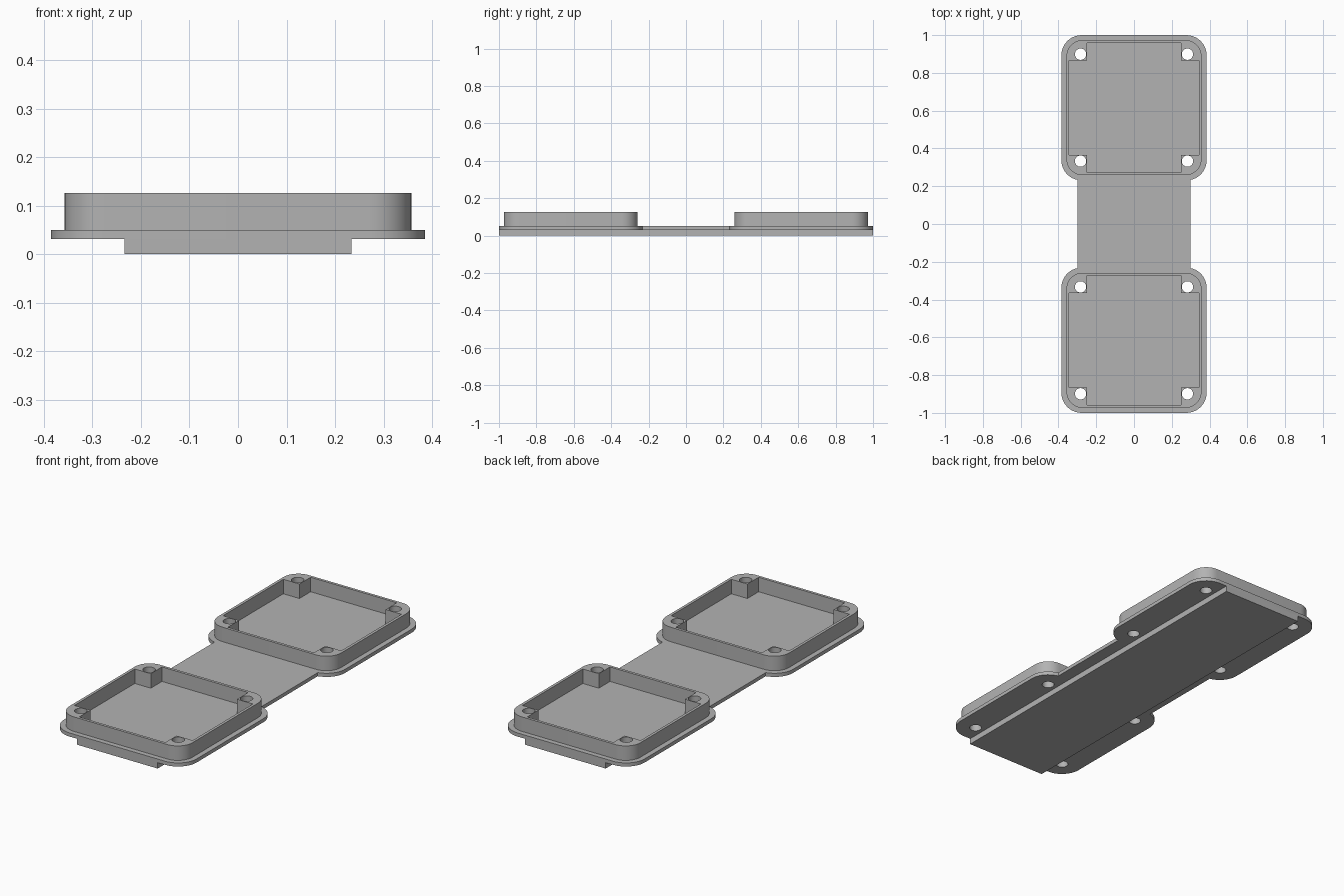
import bpy
import bmesh
from math import cos, sin, radians, pi

if "Cube" in bpy.data.objects:
    bpy.data.objects.remove(bpy.data.objects["Cube"])

grey = bpy.data.materials.new("plain grey")
grey.use_nodes = True
grey.diffuse_color = (0.45, 0.45, 0.45, 1)
grey.node_tree.nodes["Principled BSDF"].inputs["Base Color"].default_value = grey.diffuse_color

TRAY_Y = 0.616      # distance of each tray from the middle
HOLE = 0.283        # screw hole offset from the tray centre


def arc(cx, cy, r, start, end, steps=10):
    return [(cx + r * cos(radians(start + (end - start) * i / steps)),
             cy + r * sin(radians(start + (end - start) * i / steps)))
            for i in range(steps + 1)]


def quarters(points):
    """Repeat a counter-clockwise first-quadrant run in all four quadrants."""
    back = points[::-1]
    return (points + [(-x, y) for x, y in back]
            + [(-x, -y) for x, y in points] + [(x, -y) for x, y in back])


def circle(cx, cy, r):
    return arc(cx, cy, r, 0, 360, 28)[:-1]


def extrude_profile(name, loops, z0, z1):
    """Fill the loops (inner ones become holes) and give them thickness."""
    curve = bpy.data.curves.new(name, "CURVE")
    curve.dimensions = "2D"
    curve.fill_mode = "BOTH"
    curve.extrude = (z1 - z0) / 2
    for loop in loops:
        spline = curve.splines.new("POLY")
        spline.points.add(len(loop) - 1)
        for point, (x, y) in zip(spline.points, loop):
            point.co = (x, y, 0, 1)
        spline.use_cyclic_u = True
    source = bpy.data.objects.new(name + " source", curve)
    bpy.context.collection.objects.link(source)
    bpy.context.view_layer.update()
    graph = bpy.context.evaluated_depsgraph_get()
    mesh = bpy.data.meshes.new_from_object(source.evaluated_get(graph))
    bpy.data.objects.remove(source)

    bm = bmesh.new()
    bm.from_mesh(mesh)
    bmesh.ops.remove_doubles(bm, verts=bm.verts, dist=0.0001)
    bmesh.ops.translate(bm, verts=bm.verts, vec=(0, 0, (z0 + z1) / 2))
    bmesh.ops.recalc_face_normals(bm, faces=bm.faces)
    bm.to_mesh(mesh)
    bm.free()
    mesh.materials.clear()
    mesh.materials.append(grey)
    mesh.name = name
    obj = bpy.data.objects.new(name, mesh)
    bpy.context.collection.objects.link(obj)
    bpy.ops.object.select_all(action="DESELECT")
    obj.select_set(True)
    bpy.context.view_layer.objects.active = obj
    bpy.ops.object.shade_smooth_by_angle(angle=pi / 6)
    return obj


def holes(cy):
    return [circle(sx * HOLE, cy + sy * HOLE, 0.03) for sx in (-1, 1) for sy in (-1, 1)]


# Base plate: two rounded flanges joined by a narrower bridge
r = 0.108
c = 0.385 - r
outline = quarters([(0.3, 0.1)]
                   + arc(c, TRAY_Y - c, r, -78, 0)
                   + arc(c, 1 - r, r, 0, 90))
extrude_profile("base_plate", [outline] + holes(TRAY_Y) + holes(-TRAY_Y), 0.031, 0.05)

# Mounting slab running the full length underneath
extrude_profile("mounting_slab", [quarters([(0.234, 1.0)])], 0, 0.031)

# Tray walls: rounded outside, cross-shaped cavity leaving four corner posts
r = 0.085
c = 0.3575 - r
wall = quarters(arc(c, c, r, 0, 90))
cavity = quarters([(0.343, 0.25), (0.25, 0.25), (0.25, 0.343)])
for name, side in (("back_tray_wall", 1), ("front_tray_wall", -1)):
    tray = extrude_profile(name, [wall, cavity] + holes(0), 0.05, 0.126)
    tray.location.y = side * TRAY_Y
